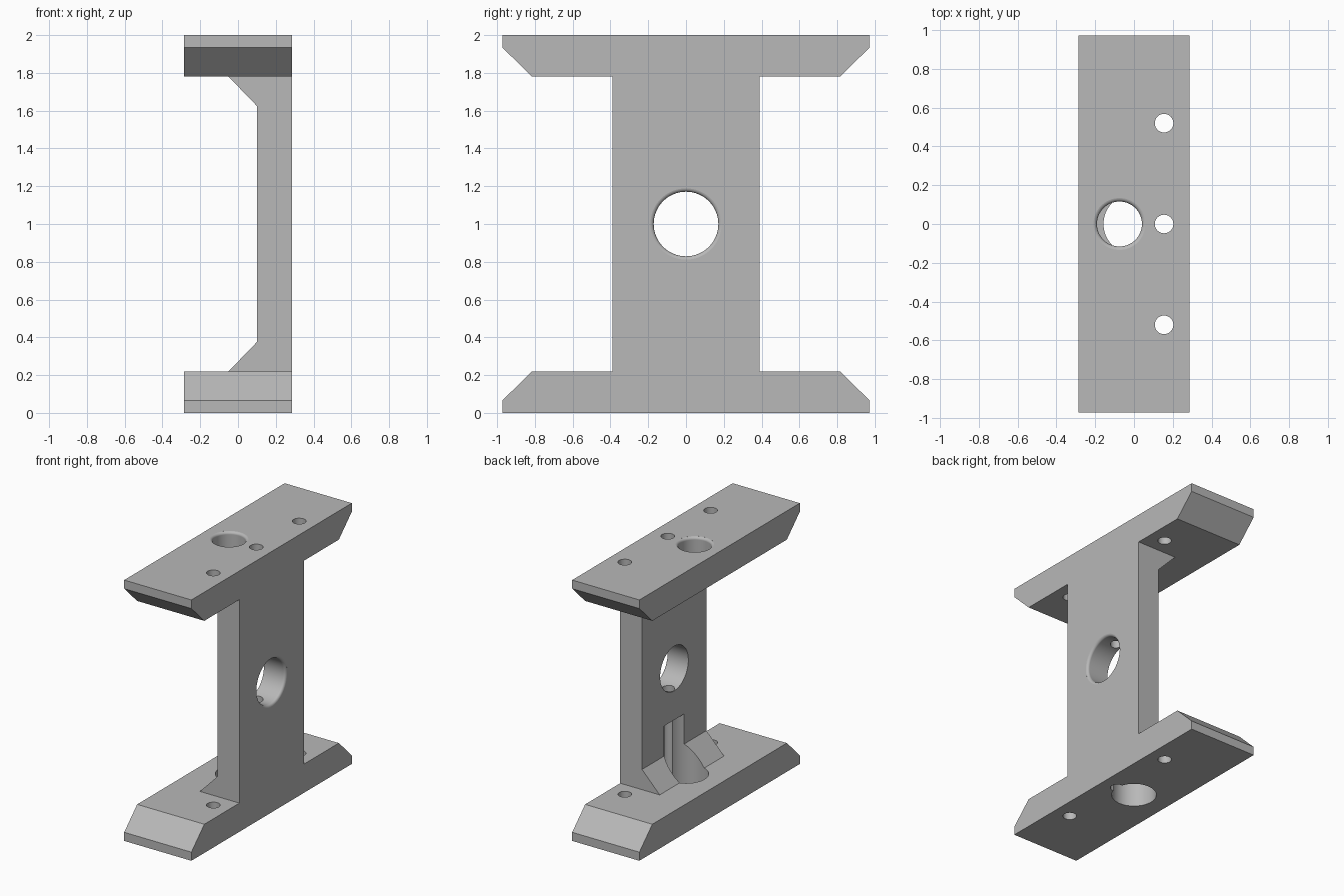
import bpy, bmesh
from math import sin, cos, pi
from mathutils import Matrix, Vector

cube = bpy.data.objects.get("Cube")
if cube:
    bpy.data.objects.remove(cube)

grey = bpy.data.materials.new("plain grey")
grey.use_nodes = True
colour = (0.48, 0.48, 0.48, 1)
grey.diffuse_color = colour
grey.node_tree.nodes["Principled BSDF"].inputs["Base Color"].default_value = colour


def finish(bm, name):
    bmesh.ops.recalc_face_normals(bm, faces=bm.faces)
    mesh = bpy.data.meshes.new(name)
    bm.to_mesh(mesh)
    bm.free()
    mesh.materials.append(grey)
    ob = bpy.data.objects.new(name, mesh)
    bpy.context.collection.objects.link(ob)
    return ob


def prism(name, points, sweep):
    """Extrude a closed outline symmetrically along the sweep vector."""
    bm = bmesh.new()
    sweep = Vector(sweep)
    face = bm.faces.new([bm.verts.new(Vector(p) - sweep) for p in points])
    ext = bmesh.ops.extrude_face_region(bm, geom=[face])["geom"]
    moved = [v for v in ext if isinstance(v, bmesh.types.BMVert)]
    bmesh.ops.translate(bm, verts=moved, vec=sweep * 2)
    return finish(bm, name)


def drill(name, radius, start, end, matrix, fillet=0, sides=64):
    """Round cutter along local z; a fillet flares it just below local zero."""
    profile = [(radius, start)]
    if fillet:
        for i in range(7):
            t = i / 6 * pi / 2 * 0.93
            profile.append((radius + fillet * (1 - cos(t)), fillet * (sin(t) - 1)))
    profile.append((profile[-1][0], end))
    bm = bmesh.new()
    rings = [[bm.verts.new((r * cos(2 * pi * k / sides), r * sin(2 * pi * k / sides), z))
              for k in range(sides)] for r, z in profile]
    for low, high in zip(rings, rings[1:]):
        for k in range(sides):
            n = (k + 1) % sides
            bm.faces.new((low[k], low[n], high[n], high[k]))
    bm.faces.new(rings[0])
    bm.faces.new(rings[-1])
    bm.transform(matrix)
    return finish(bm, name)


def combine(target, tool, operation):
    mod = target.modifiers.new("cut", "BOOLEAN")
    mod.operation, mod.object, mod.solver = operation, tool, "EXACT"
    bpy.context.view_layer.objects.active = target
    bpy.ops.object.modifier_apply(modifier=mod.name)
    bpy.data.objects.remove(tool)


def mirrored(half):
    """Add the upper half of an outline, mirrored about z = 1."""
    return half + [(x, y, 2 - z) for x, y, z in reversed(half)]


# Side outline: two bevel-ended flanges joined by a web
right_half = mirrored([(0, 0.972, 0), (0, 0.972, 0.066), (0, 0.815, 0.22), (0, 0.39, 0.22)])
left_half = [(x, -y, z) for x, y, z in reversed(right_half)]
bracket = prism("i_beam_bracket", right_half + left_half, (0.285, 0, 0))

# Channel section with sloping gussets, flush on one side
section = [(0.4, 0, -0.1), (-0.4, 0, -0.1), (-0.4, 0, 0.22), (-0.05, 0, 0.22), (0.1, 0, 0.375)]
combine(bracket, prism("channel_section", mirrored(section), (0, 1.1, 0)), "INTERSECT")

# Large round hole through the web, rounded on the flush face
side = Matrix.Translation((0.285, 0, 1.0)) @ Matrix.Rotation(pi / 2, 4, "Y")
cutters = [drill("web_hole", 0.171, -0.6, 0.1, side, 0.02)]

# Upper hole with rounded rim, and the wider lower bore that scoops the web
cutters.append(drill("upper_hole", 0.116, -0.5, 0.1, Matrix.Translation((-0.075, 0, 2)), 0.02))
cutters.append(drill("lower_bore", 0.157, -0.1, 0.606, Matrix()))

# Row of three bolt holes through both flanges
for y in (-0.52, 0, 0.52):
    cutters.append(drill("bolt_hole", 0.048, -0.1, 2.1, Matrix.Translation((0.155, y, 0)), sides=32))

for cutter in cutters:
    combine(bracket, cutter, "DIFFERENCE")

# Smooth bores with crisp edges
bpy.ops.object.select_all(action="DESELECT")
bracket.select_set(True)
bpy.context.view_layer.objects.active = bracket
bpy.ops.object.shade_smooth_by_angle(angle=pi / 6)
weighted = bracket.modifiers.new("weighted_normals", "WEIGHTED_NORMAL")
weighted.keep_sharp = True
